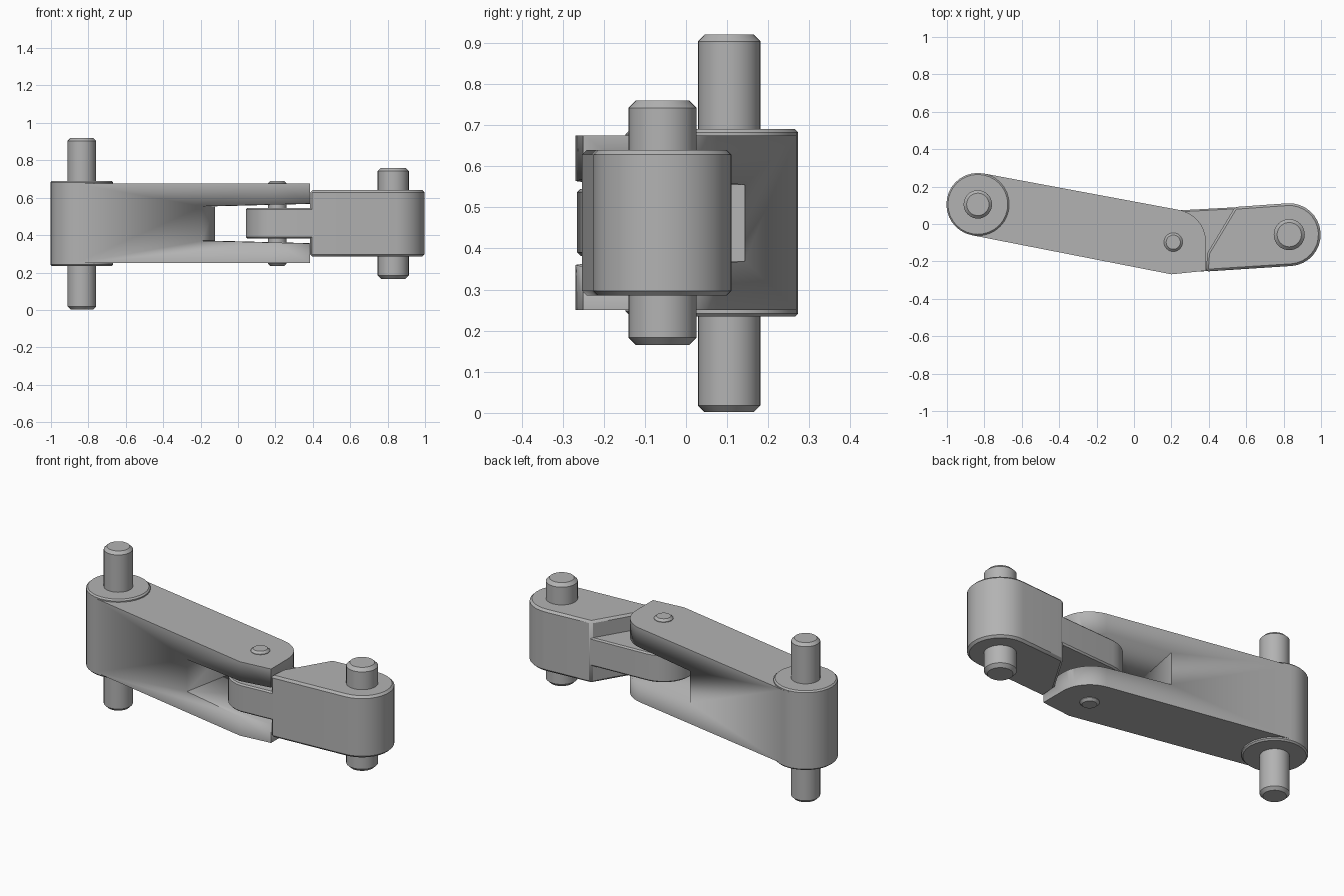
import bpy, bmesh, math
from mathutils import Matrix, Vector

cube = bpy.data.objects.get("Cube")
if cube:
    bpy.data.objects.remove(cube, do_unlink=True)

GREY = (0.45, 0.45, 0.45, 1)
metal = bpy.data.materials.new("grey_metal")
metal.use_nodes = True
metal.diffuse_color = GREY
metal.node_tree.nodes["Principled BSDF"].inputs["Base Color"].default_value = GREY

LEFT, HINGE, RIGHT = (-0.835, 0.105), (0.21, -0.097), (0.83, -0.057)
R = 0.168


def finish(name, bm, bevel=0.0):
    bmesh.ops.recalc_face_normals(bm, faces=bm.faces[:])
    mesh = bpy.data.meshes.new(name)
    bm.to_mesh(mesh)
    bm.free()
    mesh.materials.append(metal)
    ob = bpy.data.objects.new(name, mesh)
    bpy.context.collection.objects.link(ob)
    if bevel:
        mod = ob.modifiers.new("edge_bevel", "BEVEL")
        mod.width, mod.segments = bevel, 1
        mod.limit_method, mod.angle_limit = "ANGLE", math.radians(50)
    bpy.ops.object.select_all(action="DESELECT")
    ob.select_set(True)
    bpy.context.view_layer.objects.active = ob
    bpy.ops.object.shade_smooth_by_angle(angle=math.radians(25))
    return ob


def prism(name, outline, low, high, bevel=0.0):
    bm = bmesh.new()
    face = bm.faces.new([bm.verts.new((x, y, low)) for x, y in outline])
    top = bmesh.ops.extrude_face_region(bm, geom=[face])["geom"]
    bmesh.ops.translate(bm, vec=(0, 0, high - low),
                        verts=[v for v in top if isinstance(v, bmesh.types.BMVert)])
    return finish(name, bm, bevel)


def arc(centre, radius, start, end, steps=16):
    angles = [math.radians(start + (end - start) * i / steps) for i in range(steps + 1)]
    return [(centre[0] + radius * math.cos(a), centre[1] + radius * math.sin(a)) for a in angles]


def pin(name, centre, radius, low, high, bevel):
    return prism(name, arc(centre, radius, 0, 348.75, 31), low, high, bevel)


# Long fork link: rounded at the boss, angled toe at the hinge
fork = prism("fork_link",
             arc(LEFT, R, 79, 259) + [(0.2, -0.269), (0.385, -0.25)]
             + arc(HINGE, 0.175, 0, 79, 10), 0.25, 0.675)

# Slot through the fork, widening slightly towards its mouth
bm = bmesh.new()
bmesh.ops.create_cube(bm, size=1)
for v in bm.verts:
    mouth = v.co.x > 0
    v.co = Vector((0.62 if mouth else 0, v.co.y * 1.2,
                   0.462 + v.co.z * (0.215 if mouth else 0.184)))
bmesh.ops.transform(bm, verts=bm.verts[:],
                    matrix=Matrix.Translation((-0.158, -0.03, 0)) @ Matrix.Rotation(math.radians(-11), 4, "Z"))
cutter = finish("slot_cutter", bm)
cutter.hide_render = True
cutter.hide_viewport = True
cutter.display_type = "WIRE"
slot = fork.modifiers.new("slot", "BOOLEAN")
slot.object, slot.operation, slot.solver = cutter, "DIFFERENCE", "EXACT"

# Raised boss and its long pin
pin("fork_boss", LEFT, R, 0.234, 0.69, 0.008)
pin("long_pin", LEFT, 0.076, 0.002, 0.92, 0.016)

# Short link: thick rounded block with a slanted shoulder, and a thin tongue
prism("short_link",
      arc(RIGHT, R, -86, 94) + [(0.54, 0.091), (0.392, -0.155), (0.385, -0.254)],
      0.285, 0.64, 0.012)
prism("tongue",
      arc(HINGE, R, 94, 266) + [(0.5, -0.244), (0.7, -0.1), (0.7, 0.098)],
      0.382, 0.545, 0.008)
pin("short_pin", RIGHT, 0.083, 0.165, 0.76, 0.018)
pin("hinge_pin", HINGE, 0.05, 0.235, 0.69, 0.012)
